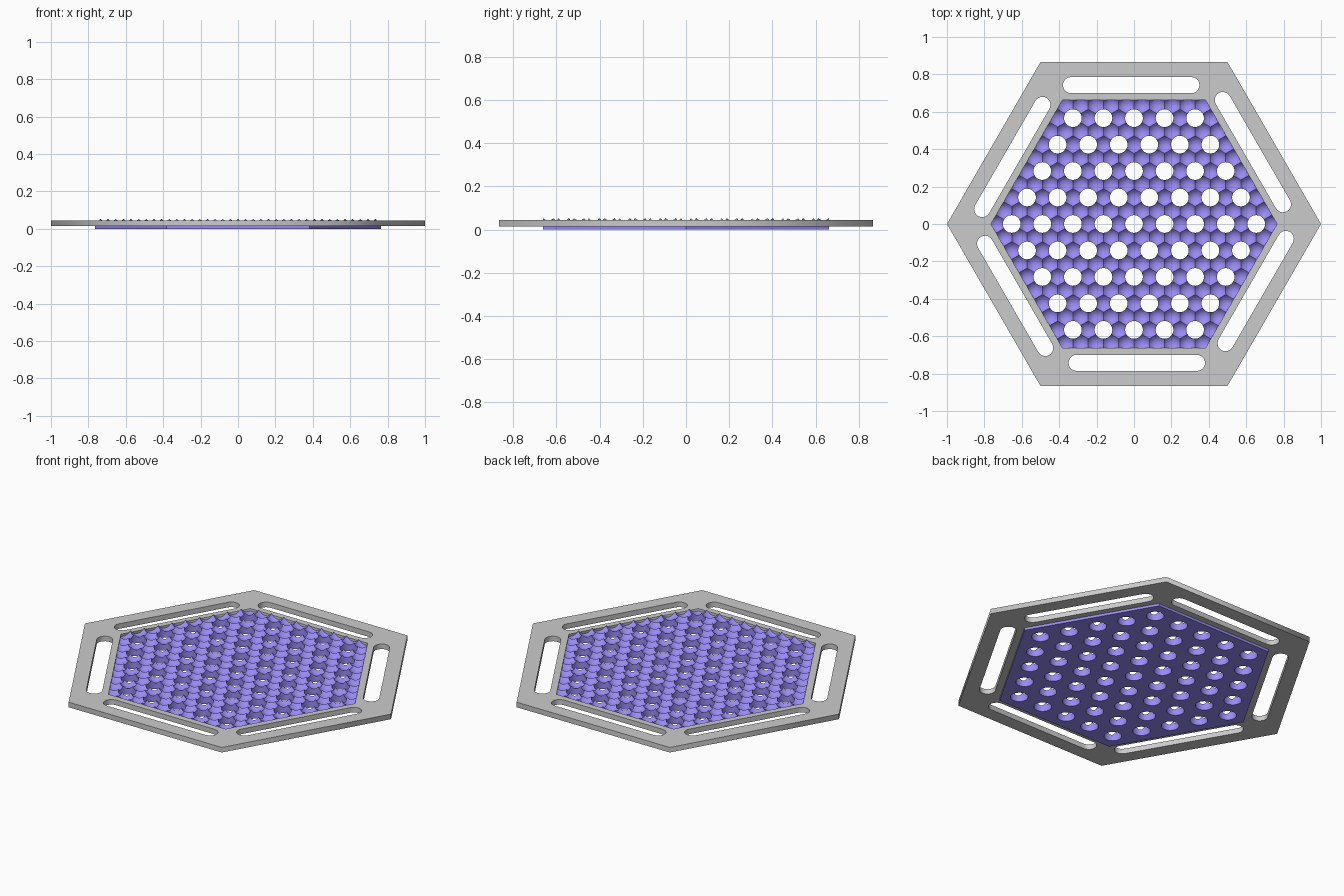
import bpy, bmesh
from math import sin, cos, sqrt, pi, radians
from mathutils import Vector, Matrix

if "Cube" in bpy.data.objects:
    bpy.data.objects.remove(bpy.data.objects["Cube"])

S = 0.0817            # spacing of the dimples
HOLE_R = 0.0473       # through holes
BOWL_R = 0.052        # sphere radius of each dimple
BOWL_Z = 0.023        # lowest point of each dimple
INNER = 0.765         # corner radius of the panel
RAYS, RINGS = 36, 4


def hexagon(r):
    return [Vector((r * cos(k * pi / 3), r * sin(k * pi / 3))) for k in range(6)]


def slot(x0, x1, y, r, n=10):
    right = [Vector((x1 + r * cos(a), y + r * sin(a)))
             for a in (-pi / 2 + pi * i / n for i in range(n + 1))]
    left = [Vector((x0 + r * cos(a), y + r * sin(a)))
            for a in (pi / 2 + pi * i / n for i in range(n + 1))]
    return right + left


# Frame: filled outline with the centre and six strap slots cut out
outlines = [hexagon(1.0), hexagon(INNER)]
for k in range(6):
    turn = Matrix.Rotation(k * pi / 3, 2)
    outlines.append([turn @ p for p in slot(-0.337, 0.307, 0.7425, 0.043)])
curve = bpy.data.curves.new("frame", 'CURVE')
curve.dimensions = '2D'
curve.fill_mode = 'BOTH'
curve.extrude = 0.015
for pts in outlines:
    sp = curve.splines.new('POLY')
    sp.points.add(len(pts) - 1)
    for p, q in zip(sp.points, pts):
        p.co = (q.x, q.y, 0.015, 1)
    sp.use_cyclic_u = True
frame = bpy.data.objects.new("frame", curve)
frame.location.z = 0.015
bpy.context.collection.objects.link(frame)
bpy.context.view_layer.objects.active = frame
frame.select_set(True)
bpy.ops.object.convert(target='MESH')
frame.select_set(False)


# Panel: honeycomb of spherical dimples, every other one bored through
def is_hole(i, j):
    return i % 2 == 0 and j % 2 == 0 and max(abs(i), abs(j), abs(i + j)) <= 8


NEIGHBOURS = [(1, 0), (0, 1), (-1, 1), (-1, 0), (0, -1), (1, -1)]


def reach(i, j, a):
    """Distance from a dimple centre to its cell edge or a hole rim."""
    d = 1.0
    for k, (di, dj) in enumerate(NEIGHBOURS):
        c = cos(a - k * pi / 3)
        if c < 0.5:
            continue
        d = min(d, S / 2 / c)
        disc = HOLE_R ** 2 - S * S * (1 - c * c)
        if is_hole(i + di, j + dj) and disc >= 0:
            d = min(d, S * c - sqrt(disc))
    return d


bm = bmesh.new()


def cell(i, j):
    cx, cy = S * (i + j / 2), S * j * sqrt(3) / 2
    angles = [2 * pi * k / RAYS for k in range(RAYS)]
    dist = [reach(i, j, a) for a in angles]

    def ring(f, flat=False):
        out = []
        for a, d in zip(angles, dist):
            d *= f
            z = 0 if flat else BOWL_Z + BOWL_R - sqrt(BOWL_R ** 2 - d * d)
            out.append(bm.verts.new((cx + d * cos(a), cy + d * sin(a), z)))
        return out

    rings = [ring((n + 1) / RINGS) for n in range(RINGS)]
    mid = bm.verts.new((cx, cy, BOWL_Z))
    base, base_mid = ring(1, True), bm.verts.new((cx, cy, 0))
    for k in range(RAYS):
        m = (k + 1) % RAYS
        bm.faces.new((mid, rings[0][k], rings[0][m]))
        for p, q in zip(rings, rings[1:]):
            bm.faces.new((p[k], q[k], q[m], p[m]))
        bm.faces.new((base_mid, base[m], base[k]))


for i in range(-10, 11):
    for j in range(-10, 11):
        if abs(i + j) <= 10 and not is_hole(i, j):
            cell(i, j)
bmesh.ops.remove_doubles(bm, verts=bm.verts[:], dist=0.0006)

# Trim to the hexagon
for k in range(6):
    a = radians(30 + 60 * k)
    n = Vector((cos(a), sin(a), 0))
    bmesh.ops.bisect_plane(bm, geom=bm.verts[:] + bm.edges[:] + bm.faces[:],
                           plane_co=n * INNER * cos(pi / 6), plane_no=n,
                           clear_outer=True)

# Hole walls and outer walls down to the base
rim = [e for e in bm.edges if e.is_boundary and min(v.co.z for v in e.verts) > 0.001]
new = bmesh.ops.extrude_edge_only(bm, edges=rim)["geom"]
for v in new:
    if isinstance(v, bmesh.types.BMVert):
        v.co.z = 0
bmesh.ops.remove_doubles(bm, verts=bm.verts[:], dist=0.0001)
bmesh.ops.recalc_face_normals(bm, faces=bm.faces[:])

mesh = bpy.data.meshes.new("dimpled_panel")
bm.to_mesh(mesh)
bm.free()
panel = bpy.data.objects.new("dimpled_panel", mesh)
bpy.context.collection.objects.link(panel)
blue = bpy.data.materials.new("blue")
blue.diffuse_color = (0.32, 0.26, 0.9, 1)
blue.use_nodes = True
blue.node_tree.nodes["Principled BSDF"].inputs["Base Color"].default_value = blue.diffuse_color
mesh.materials.append(blue)
bpy.context.view_layer.objects.active = panel
panel.select_set(True)
bpy.ops.object.shade_smooth_by_angle(angle=radians(30))
